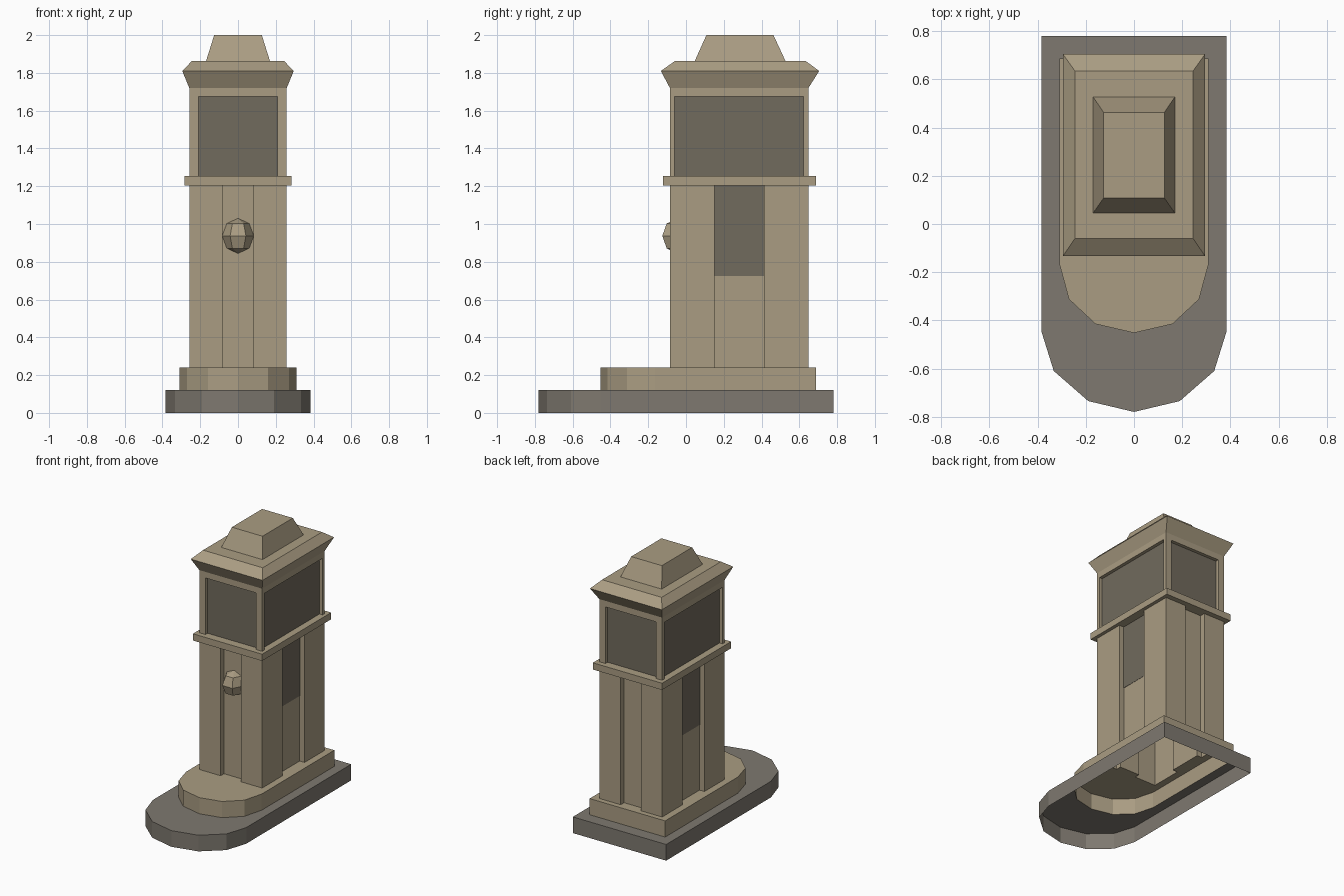
import bpy, bmesh
from math import pi
from mathutils import Matrix

if "Cube" in bpy.data.objects:
    bpy.data.objects.remove(bpy.data.objects["Cube"])


def material(name, rgb):
    m = bpy.data.materials.new(name)
    m.diffuse_color = (*rgb, 1)
    m.use_nodes = True
    m.node_tree.nodes["Principled BSDF"].inputs["Base Color"].default_value = m.diffuse_color
    return m


STONE = material("sandstone", (0.40, 0.335, 0.225))
DARK = material("dark_panel", (0.165, 0.145, 0.11))
BASE = material("grey_stone", (0.21, 0.19, 0.16))


def finish(name, bm, mat):
    me = bpy.data.meshes.new(name)
    bm.to_mesh(me)
    bm.free()
    me.materials.append(mat)
    ob = bpy.data.objects.new(name, me)
    bpy.context.collection.objects.link(ob)
    return ob


def shell(name, outline, z0, z1, mat, hole=None):
    """Open-bottomed wall; with a hole outline it also gets a ring-shaped top."""
    bm = bmesh.new()
    low = [bm.verts.new((x, y, z0)) for x, y in outline]
    top = [bm.verts.new((x, y, z1)) for x, y in outline]
    n = len(outline)
    for i in range(n):
        j = (i + 1) % n
        bm.faces.new((low[i], low[j], top[j], top[i]))
    if hole:
        inner = [bm.verts.new((x, y, z1)) for x, y in hole]
        edges = [bm.edges.get((top[i - 1], top[i])) for i in range(n)]
        edges += [bm.edges.new((inner[i - 1], inner[i])) for i in range(len(inner))]
        fill = bmesh.ops.triangle_fill(bm, edges=edges, use_beauty=True)
        for f in fill["geom"]:
            if isinstance(f, bmesh.types.BMFace):
                f.normal_update()
                if f.normal.z < 0:
                    f.normal_flip()
    return finish(name, bm, mat)


def stack(name, levels, mat):
    """Closed solid through rectangles given as (half_x, y0, y1, z)."""
    bm = bmesh.new()
    rings = [[bm.verts.new(p) for p in ((-x, a, z), (x, a, z), (x, b, z), (-x, b, z))]
             for x, a, b, z in levels]
    for lo, hi in zip(rings, rings[1:]):
        for i in range(4):
            j = (i + 1) % 4
            bm.faces.new((lo[i], lo[j], hi[j], hi[i]))
    bm.faces.new(rings[0][::-1])
    bm.faces.new(rings[-1])
    return finish(name, bm, mat)


def box(name, x0, x1, y0, y1, z0, z1, mat):
    ob = stack(name, [((x1 - x0) / 2, y0, y1, z0), ((x1 - x0) / 2, y0, y1, z1)], mat)
    ob.location.x = (x0 + x1) / 2
    return ob


def mirrored(right):
    """Complete an outline whose right half runs from front to back."""
    return right + [(-x, y) for x, y in reversed(right) if x > 0]


# Plan outlines
base_plan = mirrored([(0, -.78), (.19, -.735), (.333, -.61), (.383, -.45), (.383, .78)])
plinth_plan = mirrored([(0, -.452), (.16, -.415), (.27, -.312), (.31, -.165), (.31, .687)])
F, B, W, D = -.085, .648, .258, .04
body_plan = mirrored([(.083, F + D), (.083, F), (W, F), (W, .152), (W - D, .152),
                      (W - D, .412), (W, .412), (W, B), (.083, B), (.083, B - D)])

# Stepped base and grooved shaft
shell("base", base_plan, 0, .12, BASE, plinth_plan)
shell("plinth", plinth_plan, .12, .24, STONE, body_plan)
shell("shaft", body_plan, .24, 1.21, STONE)
for side, s in (("left", -1), ("right", 1)):
    xs = sorted((s * (W - D - .01), s * (W - D + .002)))
    box(side + "_shaft_panel", *xs, .152, .412, .725, 1.21, DARK)

# Front knob
bm = bmesh.new()
bmesh.ops.create_uvsphere(bm, u_segments=6, v_segments=4, radius=.093,
                          matrix=Matrix.Translation((0, F + D, .937)))
pts = [v for v in bm.verts if abs(v.co.z - .937) < .01]
if max(abs(v.co.x) for v in pts) < .09:
    bmesh.ops.rotate(bm, verts=bm.verts, cent=(0, F + D, .937),
                     matrix=Matrix.Rotation(pi / 6, 3, 'Z'))
bmesh.ops.scale(bm, verts=bm.verts, vec=(.9, 1, 1))
finish("front_knob", bm, STONE)

# Ledge and upper chamber with recessed dark panels between corner posts
box("ledge", -.284, .284, -.123, .687, 1.205, 1.255, STONE)
R = .025
box("chamber_panels", -W + R, W - R, F + R, B - R, 1.255, 1.675, DARK)
for xn, s in (("left", -1), ("right", 1)):
    for yn, ys in (("front", (F, F + R)), ("back", (B - R, B))):
        xs = sorted((s * .208, s * W))
        box(f"{yn}_{xn}_post", *xs, *ys, 1.255, 1.675, STONE)
box("header", -W, W, F, B, 1.675, 1.725, STONE)

# Cornice roof and cap
stack("roof", [(W, F, B, 1.72), (.295, -.133, .705, 1.81), (.245, -.06, .635, 1.862)], STONE)
stack("cap", [(.17, .045, .528, 1.86), (.126, .108, .463, 2.0)], STONE)
